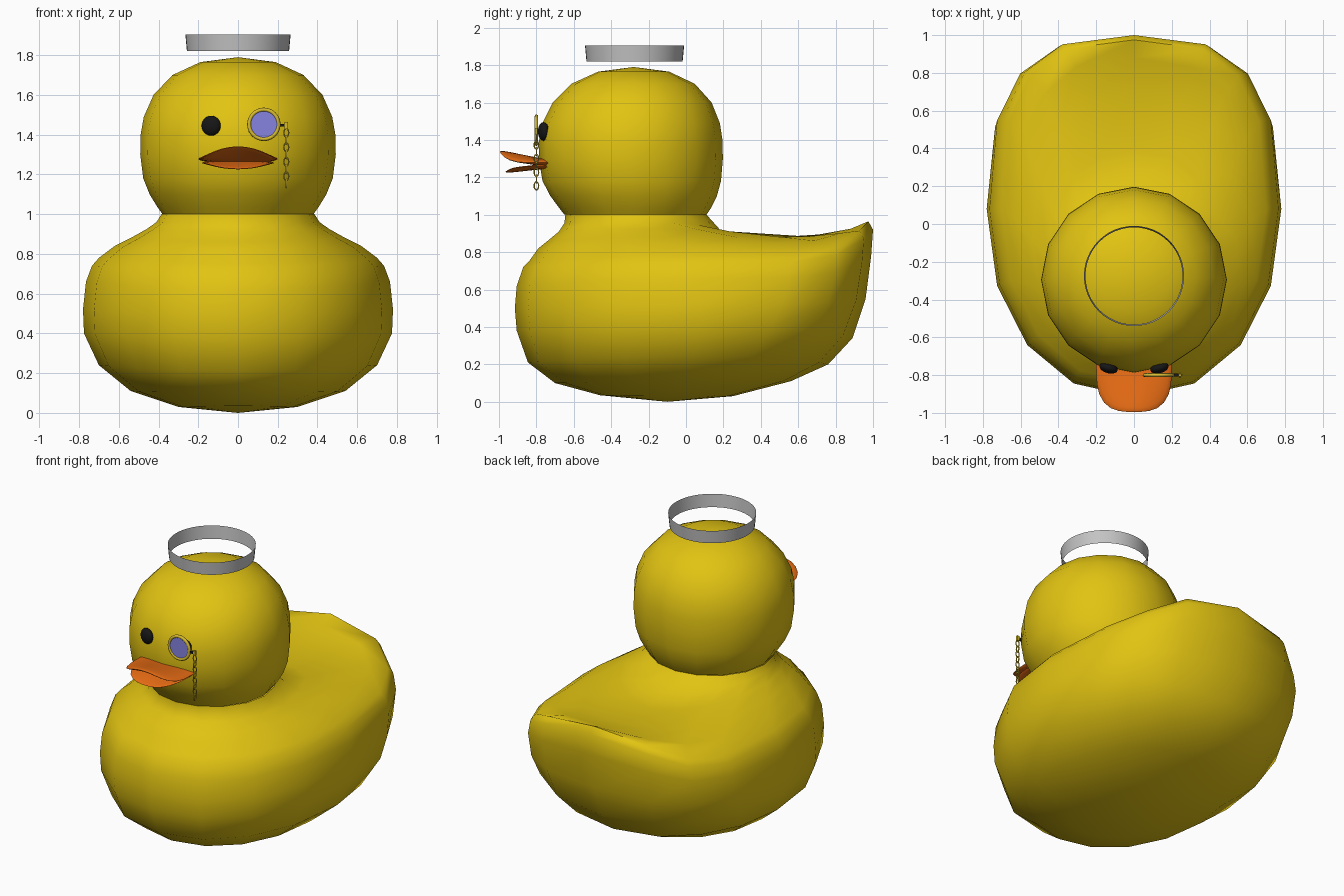
import bpy, bmesh, math
from mathutils import Matrix, Vector

if "Cube" in bpy.data.objects:
    bpy.data.objects.remove(bpy.data.objects["Cube"])


def material(name, rgb):
    m = bpy.data.materials.new(name)
    m.diffuse_color = (*rgb, 1)
    m.use_nodes = True
    m.node_tree.nodes["Principled BSDF"].inputs["Base Color"].default_value = m.diffuse_color
    return m


YELLOW = material("duck yellow", (0.76, 0.55, 0.006))
ORANGE = material("beak orange", (0.80, 0.15, 0.007))
BLACK = material("eye black", (0.008, 0.008, 0.008))
GREY = material("band grey", (0.55, 0.55, 0.55))
LENS = material("lens blue", (0.24, 0.23, 0.74))
GOLD = material("chain gold", (0.68, 0.50, 0.03))


def finish(bm, name, mat, angle=50):
    bmesh.ops.recalc_face_normals(bm, faces=bm.faces)
    me = bpy.data.meshes.new(name)
    bm.to_mesh(me)
    bm.free()
    ob = bpy.data.objects.new(name, me)
    bpy.context.collection.objects.link(ob)
    me.materials.append(mat)
    bpy.ops.object.select_all(action='DESELECT')
    ob.select_set(True)
    bpy.context.view_layer.objects.active = ob
    bpy.ops.object.shade_smooth_by_angle(angle=math.radians(angle))
    return ob


def spow(v, e):
    return math.copysign(abs(v) ** e, v)


def loft(bm, rings, closed=False):
    """Bridge a list of equal-length point rings with quads."""
    rows = [[bm.verts.new(p) for p in r] for r in rings]
    n = len(rows[0])
    pairs = list(zip(rows, rows[1:])) + ([(rows[-1], rows[0])] if closed else [])
    for a, b in pairs:
        for i in range(n):
            j = (i + 1) % n
            bm.faces.new((a[i], a[j], b[j], b[i]))
    return rows


def cap(bm, row, tip):
    v = bm.verts.new(tip)
    for i in range(len(row)):
        bm.faces.new((row[i], row[(i + 1) % len(row)], v))


SIDES = 16

# Body: rings of half width, front y, middle y, back y, front z, side z, back z, back squareness
BODY = [
    (.30, -.46, -.10, .25, .035, .03, .03, 2.0),
    (.54, -.70, -.02, .56, .10, .11, .11, 2.1),
    (.70, -.845, .04, .76, .21, .24, .20, 2.3),
    (.775, -.905, .08, .89, .38, .40, .34, 2.5),
    (.78, -.915, .08, .96, .50, .52, .55, 2.7),
    (.765, -.905, .08, .99, .62, .66, .78, 2.9),
    (.735, -.87, .08, 1.0, .72, .74, .92, 2.9),
    (.70, -.84, .08, .975, .75, .78, .965, 2.9),
    (.62, -.79, .02, .88, .82, .84, .925, 2.7),
    (.54, -.74, -.08, .70, .86, .88, .885, 2.4),
    (.46, -.68, -.18, .40, .91, .925, .867, 2.1),
    (.41, -.65, -.25, .20, .955, .96, .90, 2.0),
    (.385, -.645, -.27, .11, 1.0, 1.0, 1.0, 2.0),
]


def body_ring(w, yf, yc, yb, zf, zs, zb, square):
    pts = []
    for i in range(SIDES):
        a = 2 * math.pi * i / SIDES
        c, s = math.cos(a), math.sin(a)
        back = s > 0
        e = 2 / (square if back else min(square, 2.15))
        reach = (yb - yc) if back else (yc - yf)
        z = zs + ((zb - zs) * s ** 4 if back else (zf - zs) * s * s)
        pts.append((w * spow(c, e), yc + reach * spow(s, e), z))
    return pts


bm = bmesh.new()
rows = loft(bm, [body_ring(*r) for r in BODY])
cap(bm, rows[0], (0, -.1, 0))
finish(bm, "body", YELLOW)

# Head: radius, height and centre y of each ring
HEAD = [(.38, 1.0, -.27), (.405, 1.035, -.272), (.445, 1.10, -.28), (.477, 1.18, -.29),
        (.492, 1.30, -.295), (.49, 1.40, -.295), (.474, 1.49, -.293), (.425, 1.60, -.288),
        (.33, 1.70, -.283), (.19, 1.765, -.28)]
bm = bmesh.new()
rows = loft(bm, [[(r * math.cos(2 * math.pi * i / SIDES),
                   y + r * math.sin(2 * math.pi * i / SIDES), z)
                  for i in range(SIDES)] for r, z, y in HEAD])
cap(bm, rows[-1], (0, -.28, 1.79))
finish(bm, "head", YELLOW)


# Beak halves: flattened rounded slabs, bent up or down toward the tip
def beak(name, half_w, length, thick, z0, lift):
    bm = bmesh.new()
    bmesh.ops.create_uvsphere(bm, u_segments=32, v_segments=14, radius=1)
    for v in bm.verts:
        x, y, z = v.co
        r = math.hypot(x, y)
        if r > 1e-4:
            k = r / (abs(x / r) ** 3 + abs(y / r) ** 3) ** (1 / 3)
            x, y = x / r * k, y / r * k
        front = max(0, -y)
        bend = lift * front ** 1.3 * max(0, 1 - x * x)
        v.co = (half_w * x, -.755 + length * y, z0 + thick * z + bend)
    finish(bm, name, ORANGE, 60)


beak("upper_beak", .20, .24, .022, 1.278, .06)
beak("lower_beak", .18, .21, .014, 1.258, -.03)

# Eyes
for side, name in ((-1, "left_eye"), (1, "right_eye")):
    bm = bmesh.new()
    bmesh.ops.create_uvsphere(bm, u_segments=20, v_segments=12, radius=1)
    bmesh.ops.transform(bm, verts=bm.verts, matrix=Matrix.Translation((side * .135, -.762, 1.445))
                        @ Matrix.Rotation(side * .28, 4, 'Z') @ Matrix.Diagonal((.05, .028, .05, 1)))
    finish(bm, name, BLACK)


# Rings swept in the front plane, optionally stretched upright or turned edge-on
def torus(name, mat, centre, rx, rz, wire, segs, sides, turn=0):
    bm = bmesh.new()
    rings = []
    for i in range(segs):
        a = 2 * math.pi * i / segs
        out = Vector((math.cos(a), 0, math.sin(a)))
        mid = Vector((rx * out.x, 0, rz * out.z))
        rings.append([mid + wire * (math.cos(b) * out + math.sin(b) * Vector((0, 1, 0)))
                      for b in (2 * math.pi * j / sides for j in range(sides))])
    loft(bm, rings, closed=True)
    bmesh.ops.transform(bm, verts=bm.verts,
                        matrix=Matrix.Translation(centre) @ Matrix.Rotation(turn, 4, 'Z'))
    finish(bm, name, mat, 60)


# Eyeglass frame and lens
torus("eyeglass_frame", GOLD, (.13, -.80, 1.452), .074, .074, .010, 40, 8)
bm = bmesh.new()
bmesh.ops.create_cone(bm, cap_ends=True, segments=40, radius1=.068, radius2=.068, depth=.008)
bmesh.ops.transform(bm, verts=bm.verts, matrix=Matrix.Translation((.13, -.80, 1.452))
                    @ Matrix.Rotation(math.pi / 2, 4, 'X'))
finish(bm, "eyeglass_lens", LENS)

# Hinge pin and clasp between frame and chain
for name, mat, x, size in (("hinge_pin", BLACK, .224, (.022, .016, .014)),
                           ("chain_clasp", GOLD, .243, (.016, .014, .034))):
    bm = bmesh.new()
    bmesh.ops.create_cube(bm, size=1)
    bmesh.ops.transform(bm, verts=bm.verts, matrix=Matrix.Translation((x, -.80, 1.447))
                        @ Matrix.Diagonal((*size, 1)))
    finish(bm, name, mat, 30)

# Hanging chain of alternating links
for i in range(8):
    torus(f"chain_link_{i + 1}", GOLD, (.243, -.80, 1.41 - .0365 * i),
          .012, .022, .0035, 14, 6, turn=(i % 2) * math.pi / 2)

# Open band floating above the head
bm = bmesh.new()
loft(bm, [[(r * math.cos(2 * math.pi * i / 48), -.275 + r * math.sin(2 * math.pi * i / 48), z)
           for i in range(48)] for r, z in ((.257, 1.82), (.265, 1.905))])
finish(bm, "floating_band", GREY)
